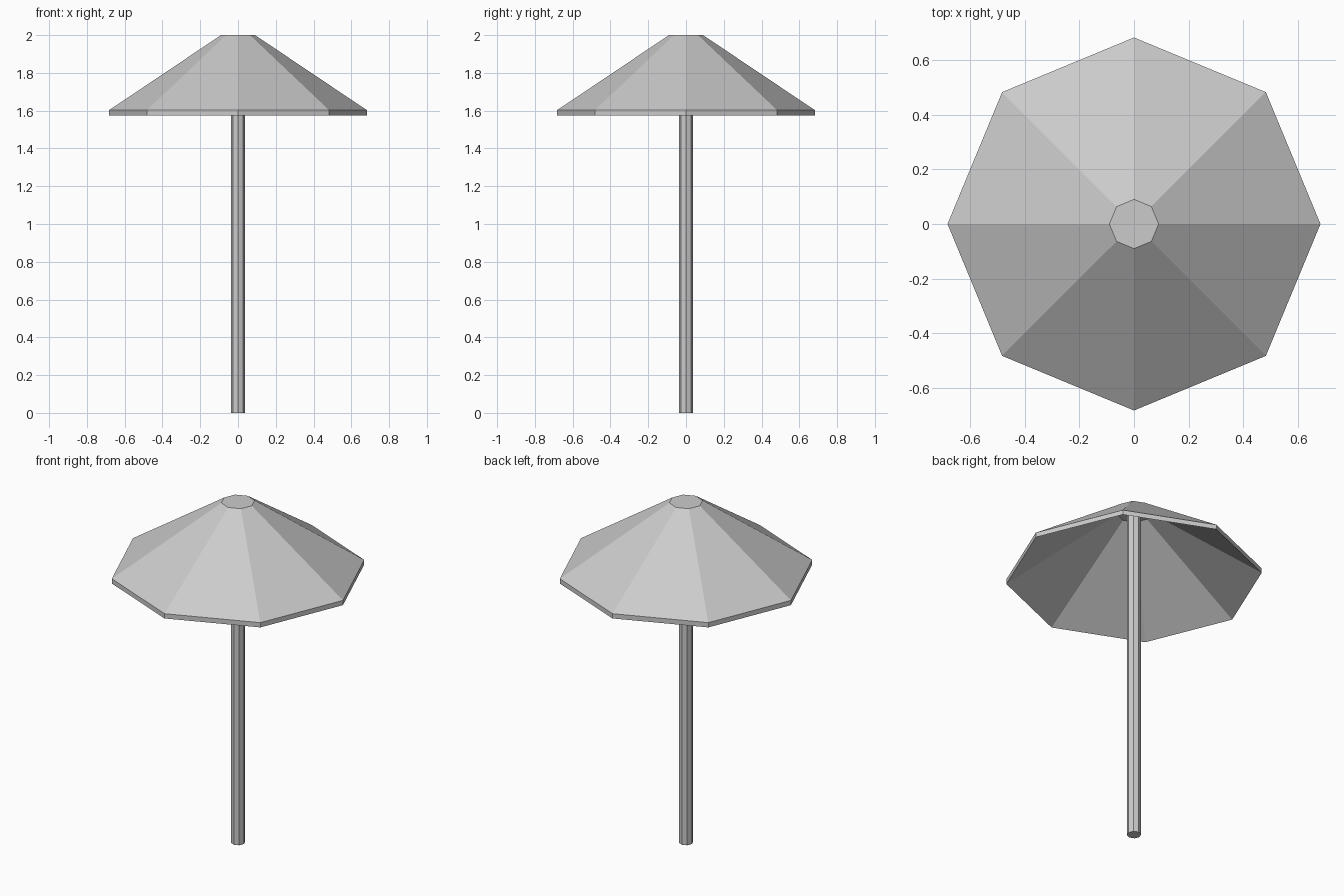
import bpy
import bmesh
from math import cos, sin, pi

cube = bpy.data.objects.get("Cube")
if cube:
    bpy.data.objects.remove(cube, do_unlink=True)

SIDES = 8

grey = bpy.data.materials.new("light grey")
grey.use_nodes = True
colour = (0.6, 0.6, 0.6, 1)
grey.diffuse_color = colour
grey.node_tree.nodes["Principled BSDF"].inputs["Base Color"].default_value = colour


def lathe(name, profile):
    """Flat-sided solid of revolution, capped at both ends of its profile."""
    bm = bmesh.new()
    rings = []
    for radius, z in profile:
        rings.append([bm.verts.new((radius * cos(2 * pi * i / SIDES),
                                    radius * sin(2 * pi * i / SIDES), z))
                      for i in range(SIDES)])
    for low, high in zip(rings, rings[1:]):
        for i in range(SIDES):
            j = (i + 1) % SIDES
            bm.faces.new((low[i], low[j], high[j], high[i]))
    bm.faces.new(rings[0])
    bm.faces.new(rings[-1])
    bmesh.ops.recalc_face_normals(bm, faces=bm.faces)
    mesh = bpy.data.meshes.new(name)
    bm.to_mesh(mesh)
    bm.free()
    mesh.materials.append(grey)
    obj = bpy.data.objects.new(name, mesh)
    bpy.context.collection.objects.link(obj)
    return obj


# Upright pole, ending under the canopy's crown
lathe("pole", [(0.038, 0), (0.038, 1.97)])

# Hollow canopy: inner crown, inner slope, rim, outer slope, flat top
lathe("canopy", [(0.09, 1.972), (0.682, 1.575), (0.682, 1.603), (0.09, 2)])
